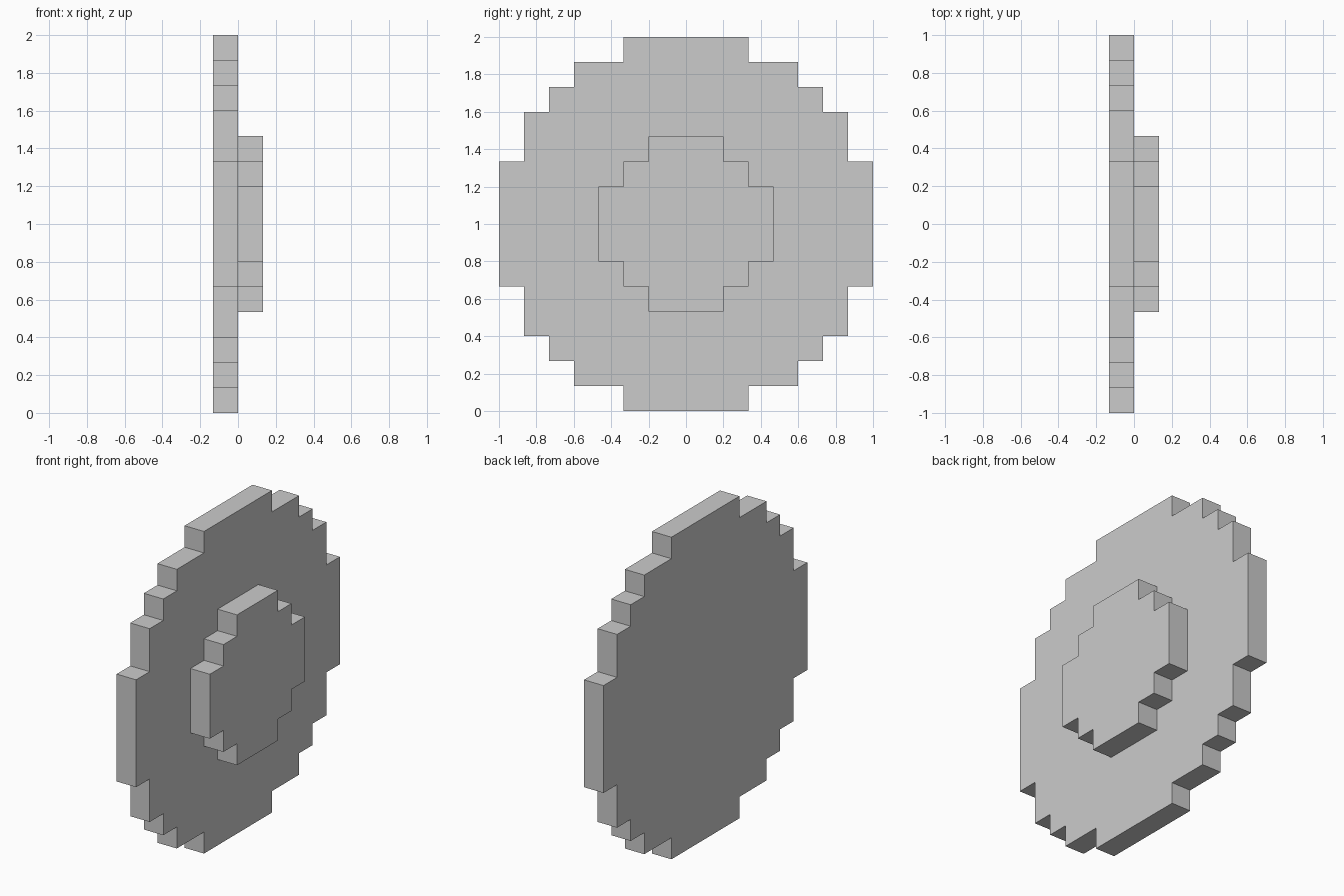
import bpy
import bmesh

if "Cube" in bpy.data.objects:
    bpy.data.objects.remove(bpy.data.objects["Cube"])

U = 2 / 15  # one block of the stepped grid


def stepped_disc(name, corners, x0, x1):
    """Extrude a stepped round outline along x; corners are one quadrant's outer corners in blocks."""
    quarter = []
    for i, (a, b) in enumerate(corners):
        quarter.append((a, b))
        if i + 1 < len(corners):
            quarter.append((a, corners[i + 1][1]))
    # repeat the quadrant four times, turning 90 degrees each time
    outline = []
    for _ in range(4):
        outline += quarter
        quarter = [(z, -y) for y, z in quarter]

    bm = bmesh.new()
    face = bm.faces.new([bm.verts.new((x0, y * U, 1 + z * U)) for y, z in outline])
    result = bmesh.ops.extrude_face_region(bm, geom=[face], use_keep_orig=True)
    verts = [v for v in result["geom"] if isinstance(v, bmesh.types.BMVert)]
    bmesh.ops.translate(bm, verts=verts, vec=(x1 - x0, 0, 0))
    bmesh.ops.recalc_face_normals(bm, faces=bm.faces)

    mesh = bpy.data.meshes.new(name)
    bm.to_mesh(mesh)
    bm.free()
    obj = bpy.data.objects.new(name, mesh)
    bpy.context.collection.objects.link(obj)
    return obj


# Large plate
stepped_disc("plate", [(2.5, 7.5), (4.5, 6.5), (5.5, 5.5), (6.5, 4.5), (7.5, 2.5)], -U, 0)

# Raised centre boss
stepped_disc("centre_boss", [(1.5, 3.5), (2.5, 2.5), (3.5, 1.5)], 0, U)
